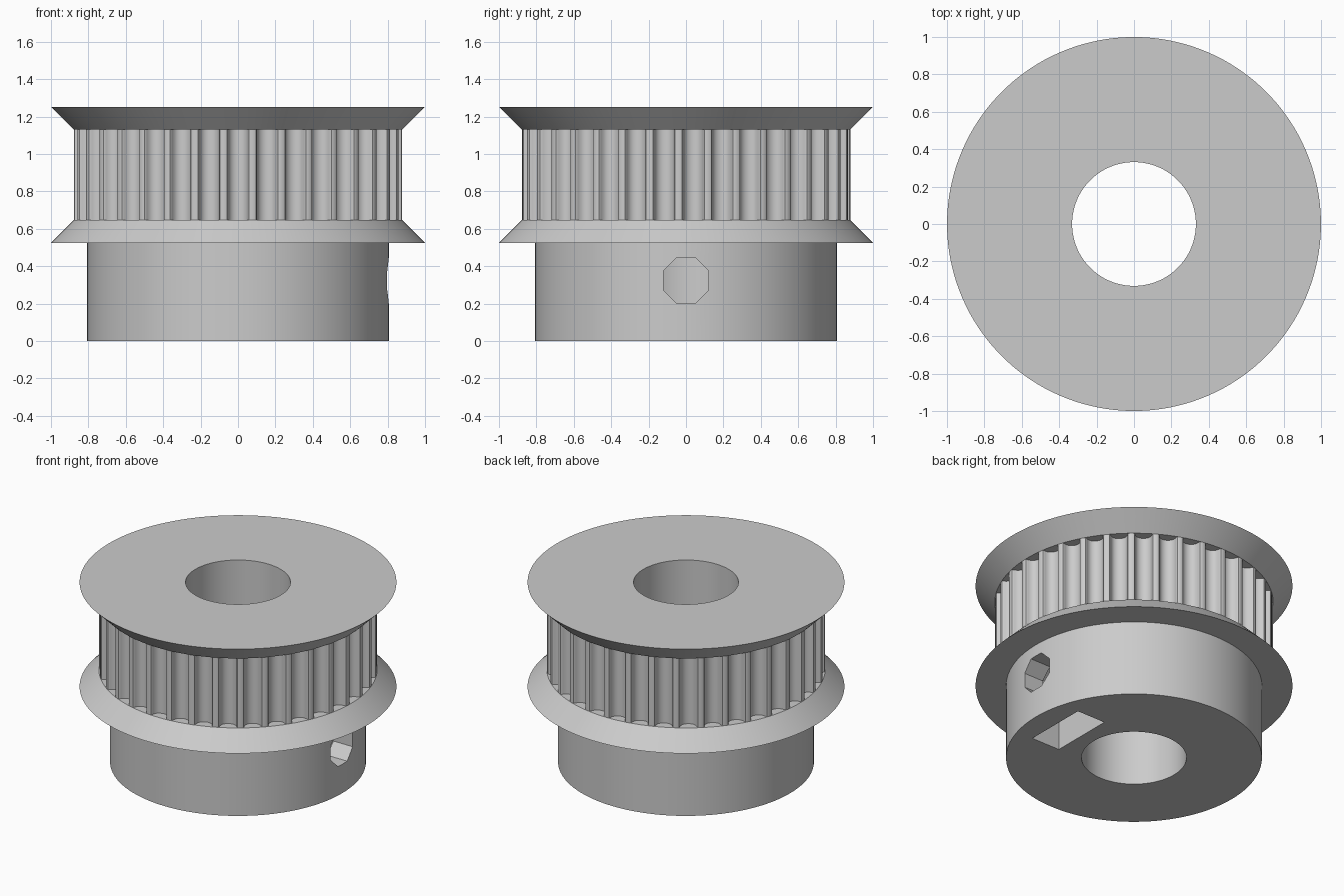
import bpy, bmesh, math
from mathutils import Matrix

if "Cube" in bpy.data.objects:
    bpy.data.objects.remove(bpy.data.objects["Cube"], do_unlink=True)

S = 0.0807            # model units per millimetre
BORE = 4.1 * S
TOOTH_R = 10.886 * S
FLANGE_R = 12.386 * S
HUB_R = 10 * S
Z_HUB, Z_LOW, Z_HIGH, Z_TOP = 6.5 * S, 8 * S, 14 * S, 15.5 * S
TEETH = 35
SIDES = 140

grey = bpy.data.materials.new("plain grey")
grey.use_nodes = True
COLOUR = (0.6, 0.6, 0.6, 1)
grey.diffuse_color = COLOUR
grey.node_tree.nodes["Principled BSDF"].inputs["Base Color"].default_value = COLOUR


def make(name, bm):
    bmesh.ops.recalc_face_normals(bm, faces=bm.faces)
    mesh = bpy.data.meshes.new(name)
    bm.to_mesh(mesh)
    bm.free()
    obj = bpy.data.objects.new(name, mesh)
    mesh.materials.append(grey)
    bpy.context.collection.objects.link(obj)
    return obj


def activate(obj):
    bpy.ops.object.select_all(action='DESELECT')
    obj.select_set(True)
    bpy.context.view_layer.objects.active = obj


def smooth(obj):
    activate(obj)
    bpy.ops.object.shade_smooth_by_angle(angle=math.radians(25))


def lathe(name, profile):
    """Revolve a closed (radius, z) profile around the z axis."""
    bm = bmesh.new()
    rings = []
    for i in range(SIDES):
        a = math.tau * i / SIDES
        rings.append([bm.verts.new((r * math.cos(a), r * math.sin(a), z)) for r, z in profile])
    n = len(profile)
    for i in range(SIDES):
        p, q = rings[i], rings[(i + 1) % SIDES]
        for k in range(n):
            bm.faces.new((p[k], q[k], q[(k + 1) % n], p[(k + 1) % n]))
    return make(name, bm)


def wall(bm, outline, z0, z1):
    """Upright wall along a closed outline."""
    low = [bm.verts.new((x, y, z0)) for x, y in outline]
    high = [bm.verts.new((x, y, z1)) for x, y in outline]
    for i in range(len(outline)):
        j = (i + 1) % len(outline)
        bm.faces.new((low[i], low[j], high[j], high[i]))


def prism_x(name, outline, x0, x1):
    """Solid with a (y, z) outline running along x."""
    bm = bmesh.new()
    face = bm.faces.new([bm.verts.new((x0, y, z)) for y, z in outline])
    out = bmesh.ops.extrude_face_region(bm, geom=[face])
    verts = [v for v in out["geom"] if isinstance(v, bmesh.types.BMVert)]
    bmesh.ops.translate(bm, verts=verts, vec=(x1 - x0, 0, 0))
    return make(name, bm)


def cut(obj, cutter):
    cutter.hide_render = True
    mod = obj.modifiers.new("cut", 'BOOLEAN')
    mod.operation = 'DIFFERENCE'
    mod.solver = 'EXACT'
    mod.object = cutter
    activate(obj)
    bpy.ops.object.modifier_apply(modifier=mod.name)
    bpy.data.objects.remove(cutter, do_unlink=True)


# Hub with the lower flange
hub = lathe("hub_and_lower_flange", [
    (BORE, 0), (HUB_R, 0), (HUB_R, Z_HUB), (FLANGE_R, Z_HUB), (TOOTH_R, Z_LOW), (BORE, Z_LOW)])

# Set screw hole and nut slot in the hub
mid = Z_LOW / 2
screw_r = 1.63 * S
octagon = [(screw_r * math.cos(a), mid + screw_r * math.sin(a))
           for a in (math.tau * (i + 0.5) / 8 for i in range(8))]
cut(hub, prism_x("screw_cutter", octagon, 0, 1.2))

half = 2.77 * S
point = half / math.cos(math.pi / 6)
slot = [(-half, -0.1), (half, -0.1), (half, mid + point / 2),
        (0, mid + point), (-half, mid + point / 2)]
cut(hub, prism_x("nut_cutter", slot, 5.35 * S, 8.05 * S))
smooth(hub)

# Toothed ring: rounded grooves cut into the rim
HALF_GROOVE = [(0.847, 0), (0.735, 0.037), (0.678, 0.131), (0.656, 0.238), (0.621, 0.343),
               (0.572, 0.444), (0.512, 0.54), (0.406, 0.637), (0.282, 0.707), (0.144, 0.75)]
groove = [(-x, d) for x, d in HALF_GROOVE] + [(0, 0.764)] + HALF_GROOVE[::-1]
rim = math.sqrt(TOOTH_R ** 2 - (0.847 * S) ** 2)
outline = []
for i in range(TEETH):
    turn = Matrix.Rotation(math.tau * i / TEETH, 2)
    for x, d in groove:
        px, py = x * S, -(rim - d * S)
        outline.append((turn[0][0] * px + turn[0][1] * py, turn[1][0] * px + turn[1][1] * py))
bm = bmesh.new()
wall(bm, outline, Z_LOW, Z_HIGH)
bmesh.ops.recalc_face_normals(bm, faces=bm.faces)
ring = make("toothed_ring", bm)
smooth(ring)

# Upper flange, with the bore lining reaching down through the ring
upper = lathe("upper_flange", [
    (BORE, Z_HIGH), (TOOTH_R, Z_HIGH), (FLANGE_R, Z_TOP), (BORE, Z_TOP)])
smooth(upper)
bm = bmesh.new()
wall(bm, [(BORE * math.cos(math.tau * i / SIDES), -BORE * math.sin(math.tau * i / SIDES))
          for i in range(SIDES)], Z_LOW, Z_HIGH)
lining = make("bore_lining", bm)
lining.data.flip_normals()
smooth(lining)
